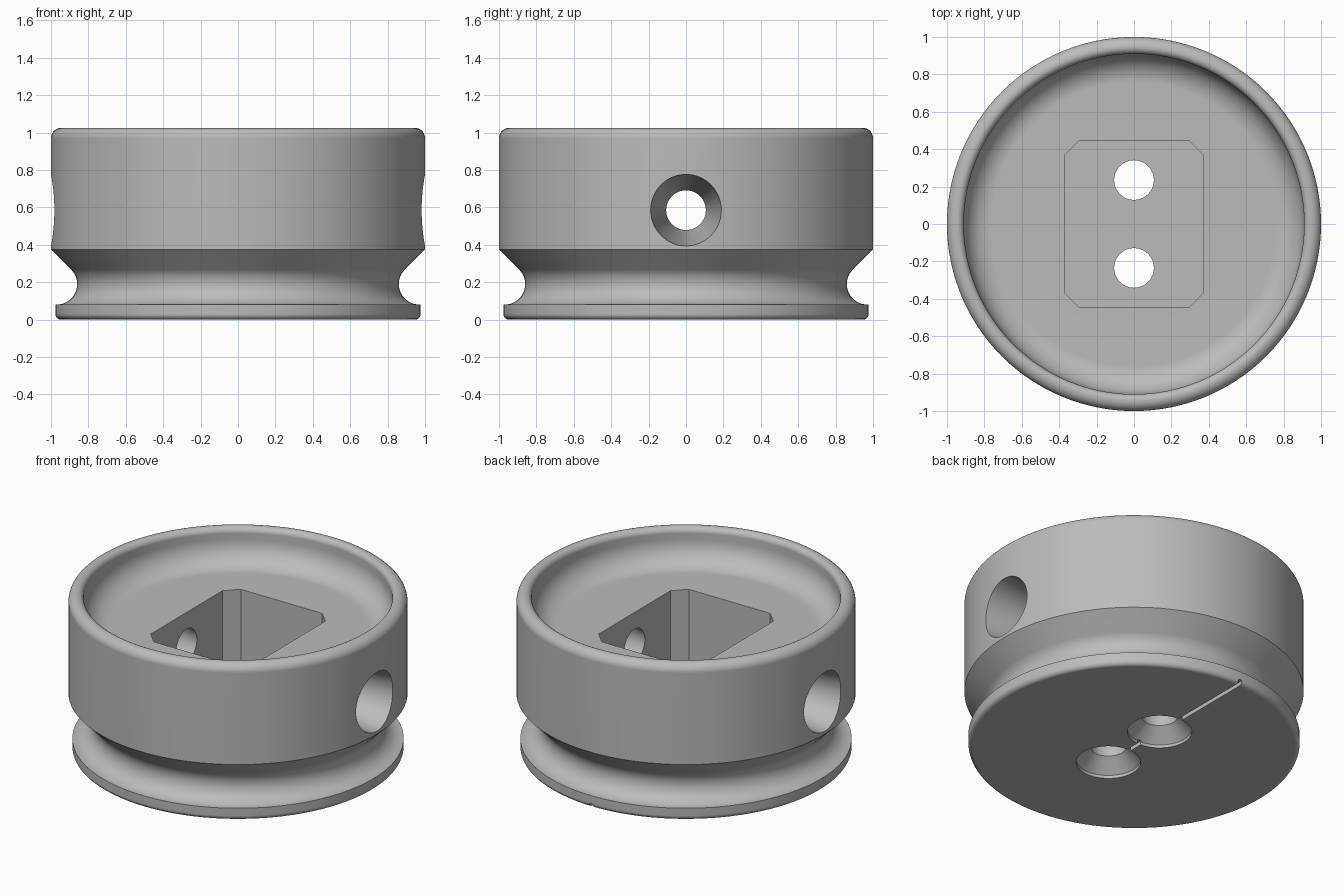
import bpy
import bmesh
from math import sin, cos, pi, radians
from mathutils import Matrix, Vector

cube = bpy.data.objects.get("Cube")
if cube:
    bpy.data.objects.remove(cube, do_unlink=True)

grey = bpy.data.materials.new("plain grey")
grey.use_nodes = True
colour = (0.5, 0.5, 0.5, 1)
grey.diffuse_color = colour
grey.node_tree.nodes["Principled BSDF"].inputs["Base Color"].default_value = colour


def arc(cx, cz, r, start, end, steps=10):
    """Points of a profile arc, angles in degrees."""
    angles = [radians(start + (end - start) * i / steps) for i in range(steps + 1)]
    return [(cx + r * cos(a), cz + r * sin(a)) for a in angles]


def make_object(name, bm):
    bmesh.ops.recalc_face_normals(bm, faces=bm.faces)
    mesh = bpy.data.meshes.new(name)
    bm.to_mesh(mesh)
    bm.free()
    obj = bpy.data.objects.new(name, mesh)
    bpy.context.collection.objects.link(obj)
    mesh.materials.append(grey)
    return obj


def lathe(name, profile, segments, matrix=Matrix()):
    """Revolve a (radius, height) profile that starts and ends on the axis."""
    bm = bmesh.new()
    verts = [bm.verts.new((r, 0, z)) for r, z in profile]
    edges = [bm.edges.new(pair) for pair in zip(verts, verts[1:])]
    bmesh.ops.spin(bm, geom=verts + edges, cent=(0, 0, 0), axis=(0, 0, 1),
                   angle=2 * pi, steps=segments, use_duplicate=False)
    bmesh.ops.remove_doubles(bm, verts=bm.verts, dist=1e-5)
    bmesh.ops.transform(bm, matrix=matrix, verts=bm.verts)
    return make_object(name, bm)


def prism(name, outline, bottom, top):
    bm = bmesh.new()
    face = bm.faces.new([bm.verts.new((x, y, bottom)) for x, y in outline])
    extruded = bmesh.ops.extrude_face_region(bm, geom=[face])["geom"]
    moved = [v for v in extruded if isinstance(v, bmesh.types.BMVert)]
    bmesh.ops.translate(bm, vec=Vector((0, 0, top - bottom)), verts=moved)
    return make_object(name, bm)


# Turned body: flange, round groove, rolled rim and dished top
floor_z, top_z = 0.80, 1.025
profile = [(0, 0)]
profile += arc(0.947, 0.03, 0.03, -90, 0, 6)
profile += [(0.977, 0.08)]
profile += arc(0.97, 0.19, 0.11, 270, 135, 18)
profile += [(1.0, 0.375)]
profile += arc(0.945, top_z - 0.055, 0.055, 0, 90)
profile += arc(0.945, top_z - 0.035, 0.035, 90, 180, 8)
profile += arc(0.76, floor_z + 0.15, 0.15, 0, -90, 14)
profile += [(0, floor_z)]
body = lathe("pulley_knob_body", profile, 128)

# Chamfered pocket
w, d, c = 0.37, 0.447, 0.077
octagon = [(w, c - d), (w, d - c), (w - c, d), (c - w, d),
           (-w, d - c), (-w, c - d), (c - w, -d), (w - c, -d)]
cutters = [prism("pocket_cutter", octagon, 0.25, 0.95)]

# Tapered side holes and countersunk screw holes
slope = (0.19 - 0.106) / 0.62
taper = [(0, 0.3), (0.106 - 0.07 * slope, 0.3), (0.19 + 0.11 * slope, 1.1), (0, 1.1)]
screw = [(0, -0.1), (0.19, -0.1), (0.19, 0.02), (0.106, 0.104), (0.106, 0.4), (0, 0.4)]
for side in (-1, 1):
    turn = Matrix.Translation((0, 0, 0.585)) @ Matrix.Rotation(side * pi / 2, 4, "Y")
    cutters.append(lathe("side_hole_cutter", taper, 64, turn))
    shift = Matrix.Translation((0, side * 0.235, 0))
    cutters.append(lathe("screw_hole_cutter", screw, 64, shift))

# Narrow slot underneath, running out through the back edge
s = 0.013
slot = [(-s, -0.235), (s, -0.235), (s, 1.1), (-s, 1.1)]
cutters.append(prism("slot_cutter", slot, -0.1, 0.026))

bpy.context.view_layer.objects.active = body
for cutter in cutters:
    cut = body.modifiers.new("cut", "BOOLEAN")
    cut.operation = "DIFFERENCE"
    cut.solver = "EXACT"
    cut.object = cutter
    bpy.ops.object.modifier_apply(modifier=cut.name)
    bpy.data.objects.remove(cutter, do_unlink=True)

# Smooth curves with crisp edges and flat planes
bpy.ops.object.select_all(action="DESELECT")
body.select_set(True)
bpy.ops.object.shade_smooth_by_angle(angle=radians(30))
weighted = body.modifiers.new("weighted_normals", "WEIGHTED_NORMAL")
weighted.keep_sharp = True
